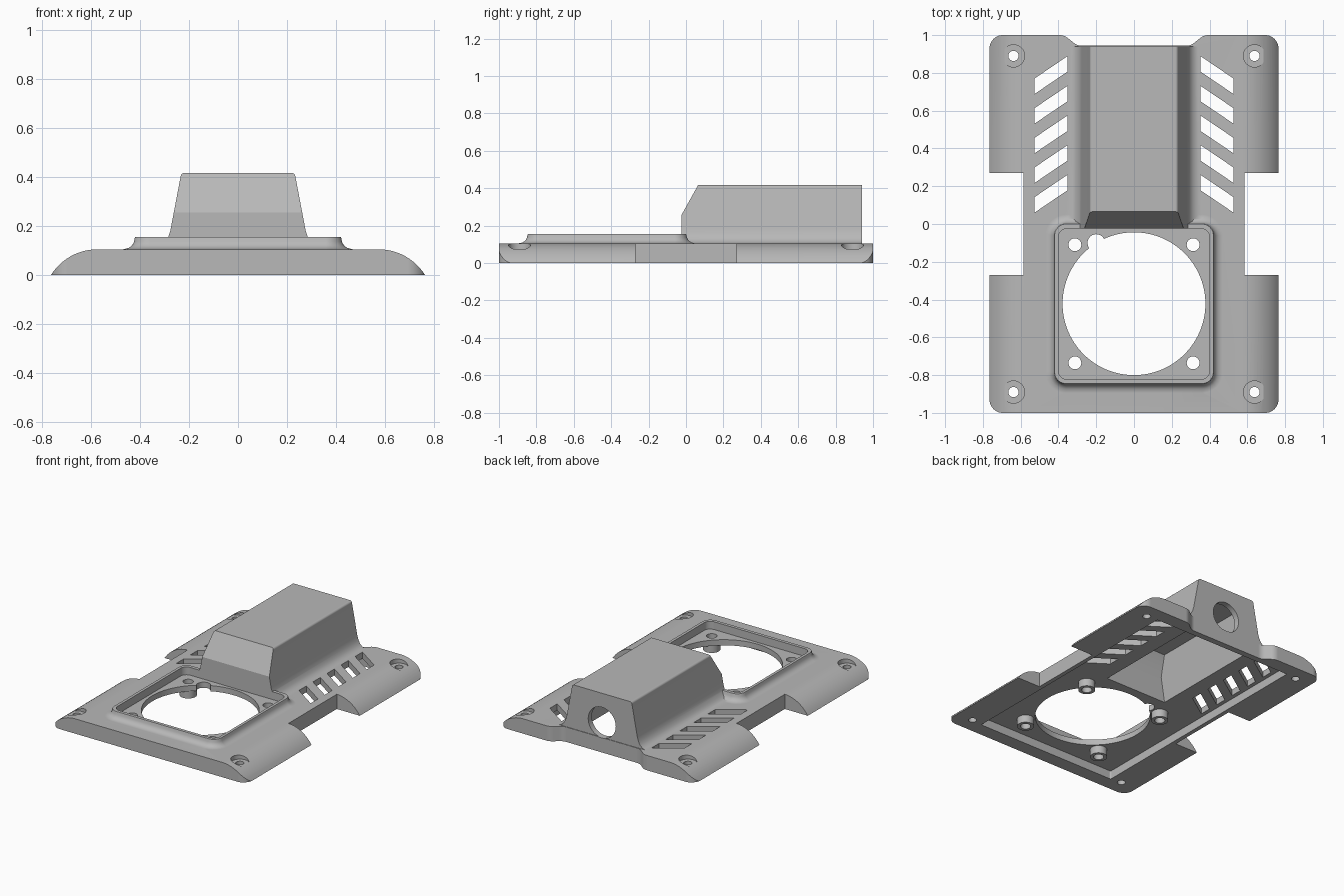
import bpy, bmesh, math
from mathutils import Vector

cube = bpy.data.objects.get("Cube")
if cube:
    bpy.data.objects.remove(cube, do_unlink=True)

grey = bpy.data.materials.new("mid_grey")
grey.use_nodes = True
COLOR = (0.48, 0.48, 0.48, 1)
grey.diffuse_color = COLOR
grey.node_tree.nodes["Principled BSDF"].inputs["Base Color"].default_value = COLOR


def rounded(points, steps=8):
    """Outline from (u, v, radius) corners, each corner turned into an arc."""
    out = []
    for i, (u, v, r) in enumerate(points):
        p = Vector((u, v))
        if r == 0:
            out.append(p)
            continue
        a = (Vector(points[i - 1][:2]) - p).normalized()
        b = (Vector(points[(i + 1) % len(points)][:2]) - p).normalized()
        half = a.angle(b) / 2
        c = p + (a + b).normalized() * r / math.sin(half)
        t = r / math.tan(half)
        s, e = p + a * t - c, p + b * t - c
        out += [c + s.lerp(e, k / steps).normalized() * r for k in range(steps + 1)]
    return out


def circle(u, v, r, n=32):
    return [(u + r * math.cos(math.tau * k / n), v + r * math.sin(math.tau * k / n))
            for k in range(n)]


def rect(x, y0, y1, r):
    return rounded([(-x, y0, r), (x, y0, r), (x, y1, r), (-x, y1, r)])


def loft(name, rings):
    """Closed solid through rings of equal point count."""
    bm = bmesh.new()
    vs = [[bm.verts.new(p) for p in ring] for ring in rings]
    n = len(vs[0])
    for lo, hi in zip(vs, vs[1:]):
        for i in range(n):
            bm.faces.new((lo[i], lo[(i + 1) % n], hi[(i + 1) % n], hi[i]))
    bm.faces.new(vs[0])
    bm.faces.new(vs[-1])
    bmesh.ops.recalc_face_normals(bm, faces=bm.faces)
    mesh = bpy.data.meshes.new(name)
    bm.to_mesh(mesh)
    bm.free()
    mesh.materials.append(grey)
    obj = bpy.data.objects.new(name, mesh)
    bpy.context.collection.objects.link(obj)
    return obj


def prism(name, outline, axis, lo, hi):
    place = {"x": lambda u, v, w: (w, u, v),
             "y": lambda u, v, w: (u, w, v),
             "z": lambda u, v, w: (u, v, w)}[axis]
    return loft(name, [[place(u, v, w) for u, v in outline] for w in (lo, hi)])


def combine(target, tool, operation):
    mod = target.modifiers.new("bool", "BOOLEAN")
    mod.operation, mod.solver, mod.object = operation, "EXACT", tool
    graph = bpy.context.evaluated_depsgraph_get()
    mesh = bpy.data.meshes.new_from_object(target.evaluated_get(graph))
    target.modifiers.clear()
    target.data = mesh
    bpy.data.objects.remove(tool, do_unlink=True)


def mirrored(points):
    """Close a right-hand half outline with its mirror image."""
    return points + [(-p[0],) + tuple(p[1:]) for p in reversed(points)]


# Base plate: arched cross-section trimmed to the plan outline
R, DECK = 0.224, 0.105
arc = [(0.575 + R * math.cos(a), DECK - R + R * math.sin(a))
       for a in (math.radians(32 + 58 * k / 12) for k in range(13))]
arc[0] = (0.765, 0)
cover = prism("fan_cover", mirrored(arc), "y", -1, 1)
plan = rounded(mirrored([(0.9, -1.2, 0), (0.9, 1.2, 0)]))
half = [(0.765, -1, 0.07), (0.765, -0.27, 0), (0.585, -0.27, 0), (0.585, 0.27, 0),
        (0.765, 0.27, 0), (0.765, 1, 0.07), (0.37, 1, 0.07), (0.3, 0.944, 0.07)]
combine(cover, prism("plan_trim", rounded(mirrored(half)), "z", -0.2, 0.3), "INTERSECT")

# Raised rim around the fan, flaring into the deck
rings = []
for grow, z in ((0.05, 0.09), (0.05, DECK), (0.028, 0.11), (0.013, 0.121),
                (0.005, 0.136), (0.003, 0.149), (0, 0.155)):
    rings.append([(u, v, z) for u, v in
                  rect(0.42 + grow, -0.845 - grow, grow, 0.06 + grow)])
combine(cover, loft("fan_rim", rings), "UNION")

# Cable hump: tapered section trimmed by its side profile
FRONT = -0.025
section = [(0.34, 0.09, 0), (0.34, DECK, 0), (0.316, 0.113, 0), (0.298, 0.13, 0),
           (0.286, 0.152, 0), (0.277, 0.18, 0), (0.232, 0.417, 0.015)]
side = [(FRONT, 0), (FRONT, 0.255), (0.065, 0.417), (0.94, 0.417), (0.94, 0)]
hump = prism("cable_hump", rounded(mirrored(section)), "y", -0.1, 1)
combine(hump, prism("hump_trim", side, "x", -0.5, 0.5), "INTERSECT")
combine(cover, hump, "UNION")

# Hollow underside and hump interior
combine(cover, prism("under_pocket", rect(0.555, -0.9, 0.9, 0.01), "z", -0.1, 0.06),
        "DIFFERENCE")
inner = prism("hump_hollow", mirrored([(0.25, 0.03), (0.195, 0.375)]), "y", 0, 0.9)
inner_side = [(0.02, 0), (0.02, 0.24), (0.09, 0.4), (0.95, 0.4), (0.95, 0)]
combine(inner, prism("hollow_trim", inner_side, "x", -0.5, 0.5), "INTERSECT")
combine(cover, inner, "DIFFERENCE")

# Fan seat, air opening, cable notch and rear cable hole
cuts = [prism("fan_seat", rect(0.4, -0.822, FRONT, 0.045), "z", 0.1, 0.158),
        prism("air_opening", circle(0, -0.422, 0.378, 96), "z", -0.1, 0.15),
        prism("cable_notch", circle(-0.2, -0.1, 0.046), "z", -0.1, 0.15),
        prism("cable_hole", circle(0, 0.21, 0.108, 48), "y", 0.85, 1.1)]
for cut in cuts:
    combine(cover, cut, "DIFFERENCE")

for sx in (-1, 1):
    # Fan screw posts
    for y in (-0.11, -0.735):
        combine(cover, prism("post", circle(sx * 0.313, y, 0.056), "z", 0.005, 0.08), "UNION")
        combine(cover, prism("post_drill", circle(sx * 0.313, y, 0.034), "z", -0.1, 0.2),
                "DIFFERENCE")
    # Counterbored corner screw holes
    for y in (-0.89, 0.89):
        for r, z in ((0.059, 0.075), (0.027, -0.1)):
            combine(cover, prism("screw_hole", circle(sx * 0.638, y, r), "z", z, 0.2),
                    "DIFFERENCE")
    # Slanted vents
    for k in range(5):
        y = 0.06 + 0.157 * k
        slot = [(sx * 0.527, y), (sx * 0.527, y + 0.082),
                (sx * 0.353, y + 0.2), (sx * 0.353, y + 0.118)]
        combine(cover, prism("vent", slot, "z", -0.1, 0.2), "DIFFERENCE")

# Smooth curves, crisp edges
bpy.ops.object.select_all(action="DESELECT")
cover.select_set(True)
bpy.context.view_layer.objects.active = cover
bpy.ops.object.shade_smooth_by_angle(angle=math.radians(28))
weighted = cover.modifiers.new("weighted_normals", "WEIGHTED_NORMAL")
weighted.keep_sharp = True
